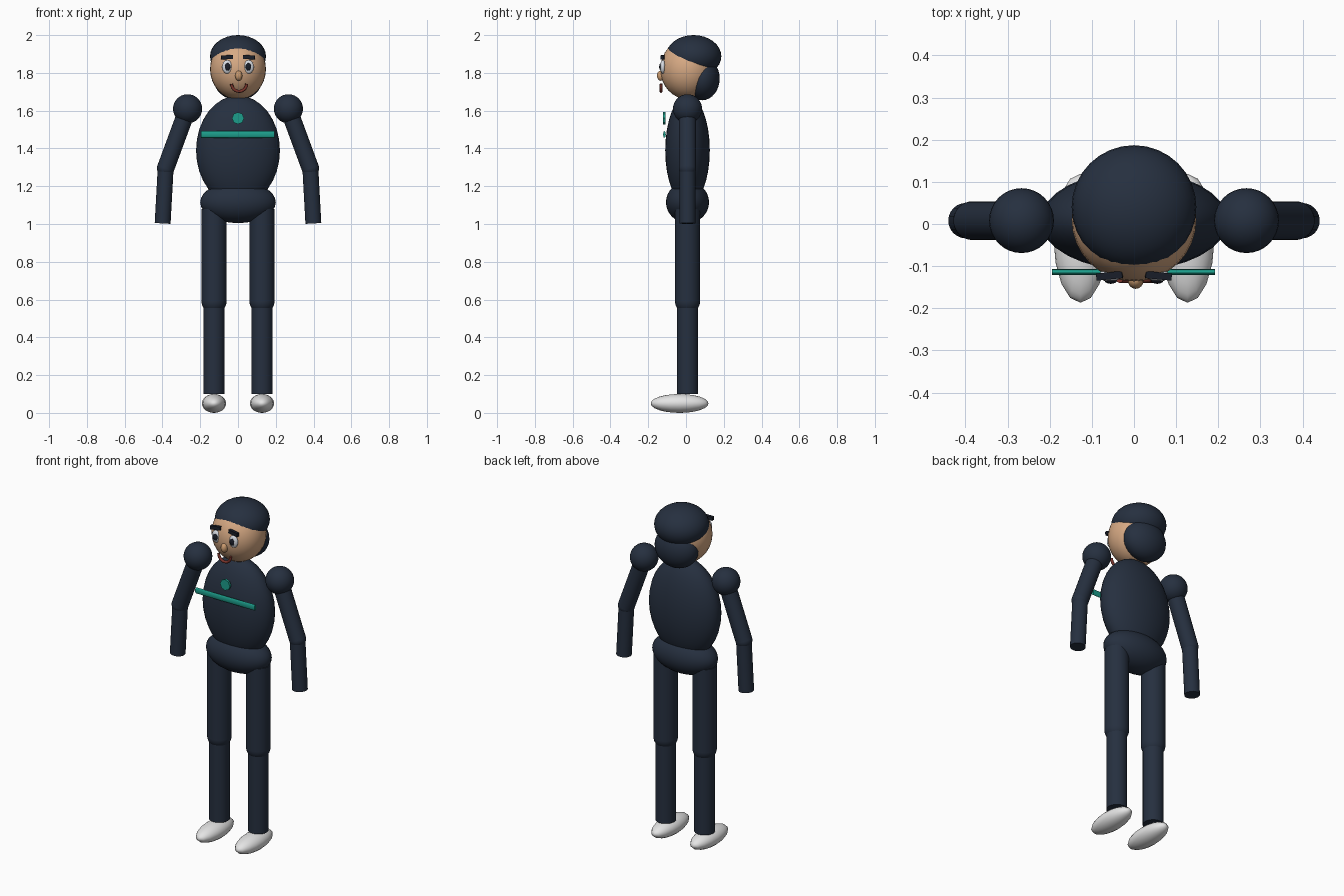
import bpy
import math
from mathutils import Vector

cube = bpy.data.objects.get("Cube")
if cube:
    bpy.data.objects.remove(cube, do_unlink=True)


def material(name, r, g, b):
    m = bpy.data.materials.new(name)
    m.use_nodes = True
    m.diffuse_color = (r, g, b, 1)
    bsdf = m.node_tree.nodes["Principled BSDF"]
    bsdf.inputs["Base Color"].default_value = (r, g, b, 1)
    bsdf.inputs["Roughness"].default_value = 0.6
    return m


navy = material("navy", 0.019, 0.029, 0.050)
skin = material("skin", 0.68, 0.40, 0.23)
nose_skin = material("nose skin", 0.60, 0.33, 0.16)
white = material("shoe white", 0.78, 0.78, 0.78)
eye_white = material("eye white", 0.68, 0.71, 0.76)
dark = material("dark", 0.010, 0.013, 0.022)
red_brown = material("red brown", 0.20, 0.035, 0.025)
teal = material("teal", 0.012, 0.34, 0.26)


def finish(name, mat, smooth=True):
    ob = bpy.context.object
    ob.name = ob.data.name = name
    ob.data.materials.append(mat)
    if smooth:
        bpy.ops.object.shade_smooth_by_angle(angle=math.radians(40))
    return ob


def ellipsoid(name, mat, center, radii, segments=32, rings=16):
    bpy.ops.mesh.primitive_uv_sphere_add(segments=segments, ring_count=rings,
                                         radius=1, location=center)
    bpy.context.object.scale = radii
    return finish(name, mat)


def limb(name, mat, start, end, radius, sides=24):
    a, b = Vector(start), Vector(end)
    bpy.ops.mesh.primitive_cylinder_add(vertices=sides, radius=radius,
                                        depth=(b - a).length, location=(a + b) / 2)
    bpy.context.object.rotation_euler = (b - a).to_track_quat("Z", "Y").to_euler()
    return finish(name, mat)


Y = 0.008  # body centre line, front to back

# Trunk
ellipsoid("torso", navy, (0, Y, 1.39), (0.222, 0.118, 0.29))
ellipsoid("pelvis", navy, (0, Y, 1.115), (0.2, 0.114, 0.11))

# Head and hair
ellipsoid("head", skin, (0, 0.01, 1.82), (0.148, 0.146, 0.16))
ellipsoid("hair_cap", navy, (0, 0.04, 1.888), (0.148, 0.147, 0.112))
ellipsoid("hair_back", navy, (0, 0.086, 1.77), (0.13, 0.092, 0.115))

# Arms, legs and shoes
for side, s in (("left", 1), ("right", -1)):
    shoulder, elbow = (s * 0.267, Y, 1.61), (s * 0.383, Y, 1.295)
    ellipsoid(side + "_shoulder", navy, shoulder, (0.077, 0.077, 0.077))
    limb(side + "_upper_arm", navy, shoulder, elbow, 0.046)
    ellipsoid(side + "_elbow", navy, elbow, (0.046, 0.046, 0.046))
    limb(side + "_forearm", navy, elbow, (s * 0.399, Y, 1.003), 0.042)

    x = s * 0.127
    limb(side + "_thigh", navy, (x, Y, 1.08), (x, Y, 0.59), 0.066)
    ellipsoid(side + "_knee", navy, (x, Y, 0.59), (0.066, 0.066, 0.066))
    limb(side + "_shin", navy, (x, Y, 0.59), (x, Y, 0.1), 0.056)
    ellipsoid(side + "_shoe", white, (x, -0.034, 0.05), (0.064, 0.153, 0.05), 16, 12)

    # Eye, pupil and brow
    ellipsoid(side + "_eye", eye_white, (s * 0.057, -0.122, 1.832), (0.027, 0.015, 0.036), 20, 10)
    ellipsoid(side + "_pupil", dark, (s * 0.055, -0.134, 1.832), (0.015, 0.008, 0.020), 16, 8)
    bpy.ops.mesh.primitive_cube_add(size=1, location=(s * 0.058, -0.123, 1.883))
    bpy.context.object.scale = (0.062, 0.017, 0.021)
    bpy.context.object.rotation_euler = (0, s * 0.08, -s * 0.1)
    finish(side + "_brow", dark, smooth=False)

# Nose
ellipsoid("nose", nose_skin, (0.004, -0.133, 1.785), (0.019, 0.021, 0.027), 16, 8)

# Smile: bevelled arc
curve = bpy.data.curves.new("mouth", "CURVE")
curve.dimensions = "3D"
curve.bevel_depth = 0.008
curve.bevel_resolution = 2
curve.use_fill_caps = True
spline = curve.splines.new("POLY")
count = 13
spline.points.add(count - 1)
for i, p in enumerate(spline.points):
    a = math.pi * (1 + i / (count - 1))
    p.co = (0.006 + 0.040 * math.cos(a), -0.132, 1.742 + 0.040 * math.sin(a), 1)
curve.materials.append(red_brown)
bpy.context.collection.objects.link(bpy.data.objects.new("mouth", curve))

# Chest stripe: flattened rod across the chest
stripe = limb("chest_stripe", teal, (-0.195, -0.114, 1.474), (0.192, -0.114, 1.474), 1, 12)
stripe.rotation_euler = (0, math.pi / 2, 0)
stripe.scale = (0.018, 0.007, 1)

# Chest badge: small faceted disc
limb("chest_badge", teal, (0, -0.108, 1.56), (0, -0.122, 1.56), 0.032, 8)
